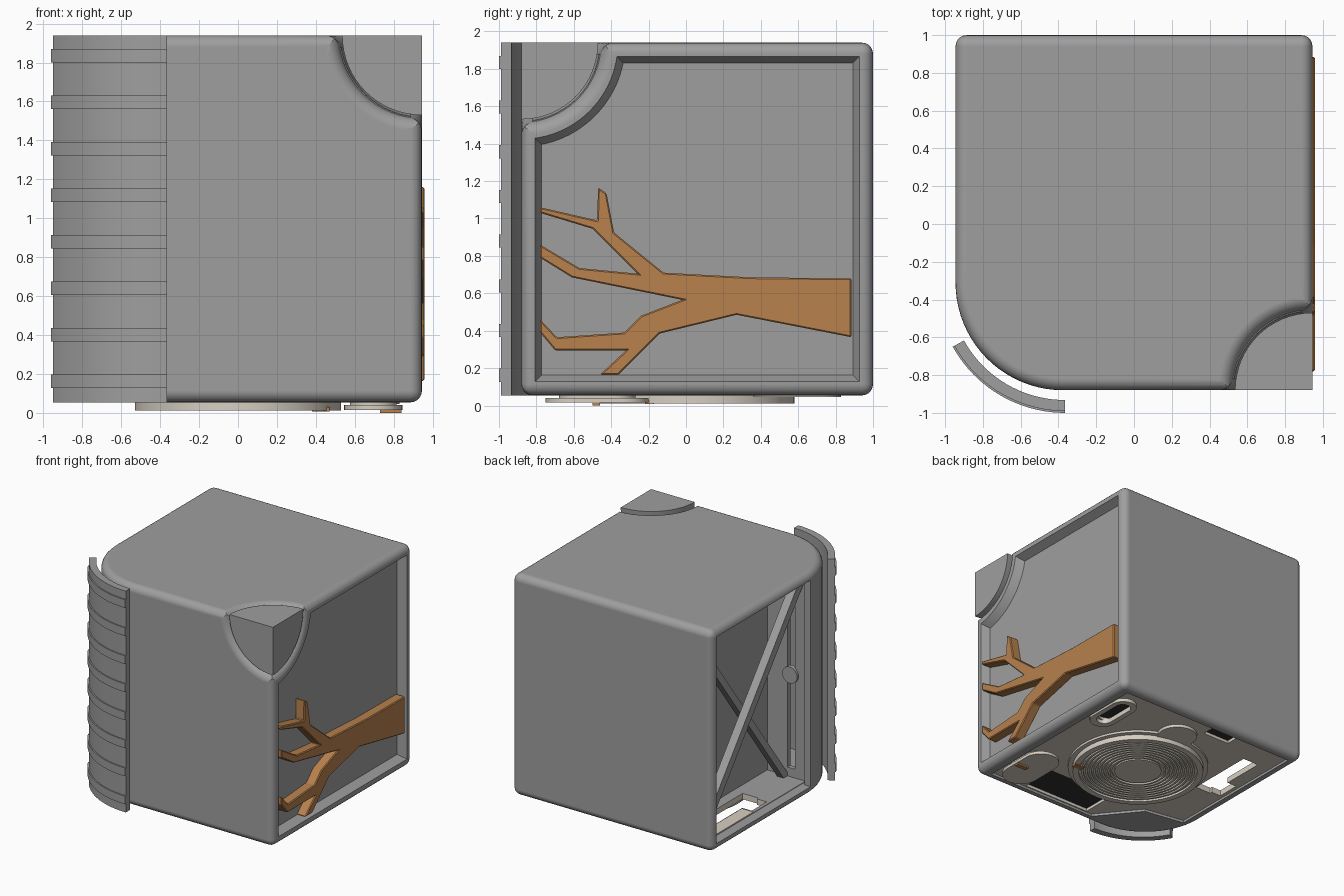
import bpy, bmesh, math
from mathutils import Vector, Matrix

if "Cube" in bpy.data.objects:
    bpy.data.objects.remove(bpy.data.objects["Cube"], do_unlink=True)


def material(name, rgb):
    m = bpy.data.materials.new(name)
    m.use_nodes = True
    m.diffuse_color = (*rgb, 1)
    m.node_tree.nodes["Principled BSDF"].inputs["Base Color"].default_value = (*rgb, 1)
    return m


GREY = material("grey shell", (0.345, 0.345, 0.345))
BROWN = material("branch brown", (0.48, 0.22, 0.075))
BEIGE = material("warm beige", (0.67, 0.62, 0.54))
BLACK = material("dark panel", (0.03, 0.03, 0.03))
BASE = 0.054
CORNER = Vector((0.945, -0.88, 1.94))
R, FILLET = 0.425, 0.072


def finish(name, bm, mat=None):
    bmesh.ops.remove_doubles(bm, verts=bm.verts, dist=1e-5)
    bmesh.ops.recalc_face_normals(bm, faces=bm.faces)
    me = bpy.data.meshes.new(name)
    bm.to_mesh(me)
    bm.free()
    ob = bpy.data.objects.new(name, me)
    bpy.context.collection.objects.link(ob)
    if mat:
        me.materials.append(mat)
    return ob


def loft(name, low, high, mat=None):
    bm = bmesh.new()
    a = [bm.verts.new(p) for p in low]
    b = [bm.verts.new(p) for p in high]
    bm.faces.new(a)
    bm.faces.new(b)
    for i in range(len(a)):
        j = (i + 1) % len(a)
        bm.faces.new((a[i], a[j], b[j], b[i]))
    return finish(name, bm, mat)


def prism(name, pts, z0, z1, mat=None):
    return loft(name, [(x, y, z0) for x, y in pts], [(x, y, z1) for x, y in pts], mat)


def box(name, x0, x1, y0, y1, z0, z1, mat=None):
    return prism(name, [(x0, y0), (x1, y0), (x1, y1), (x0, y1)], z0, z1, mat)


def lathe(name, profile, origin, axis=(0, 0, 1), mat=None):
    bm = bmesh.new()
    vs = [bm.verts.new((r, 0, z)) for r, z in profile]
    es = [bm.edges.new(p) for p in zip(vs, vs[1:])]
    bmesh.ops.spin(bm, geom=vs + es, cent=(0, 0, 0), axis=(0, 0, 1),
                   angle=math.tau, steps=64)
    turn = Vector((0, 0, 1)).rotation_difference(Vector(axis)).to_matrix().to_4x4()
    bm.transform(Matrix.Translation(origin) @ turn)
    return finish(name, bm, mat)


def ball(name, radius):
    bm = bmesh.new()
    bmesh.ops.create_uvsphere(bm, u_segments=64, v_segments=32, radius=radius)
    bm.transform(Matrix.Translation(CORNER))
    return finish(name, bm)


def bake(ob):
    dg = bpy.context.evaluated_depsgraph_get()
    me = bpy.data.meshes.new_from_object(ob.evaluated_get(dg))
    ob.modifiers.clear()
    ob.data = me


def combine(ob, *cutters, op="DIFFERENCE"):
    for c in cutters:
        mod = ob.modifiers.new("cut", "BOOLEAN")
        mod.operation, mod.solver, mod.object = op, "EXACT", c
        bake(ob)
        bpy.data.objects.remove(c, do_unlink=True)


def bevel(ob, width, segments):
    mod = ob.modifiers.new("round", "BEVEL")
    mod.width, mod.segments, mod.limit_method = width, segments, "ANGLE"
    bake(ob)


def smooth(ob):
    bpy.ops.object.select_all(action="DESELECT")
    ob.select_set(True)
    bpy.context.view_layer.objects.active = ob
    bpy.ops.object.shade_smooth_by_angle(angle=math.radians(35))
    ob.modifiers.new("flat_faces", "WEIGHTED_NORMAL").keep_sharp = True


def arc(cx, cy, r, a0, a1, n=20):
    angles = [math.radians(a0 + (a1 - a0) * i / n) for i in range(n + 1)]
    return [(cx + r * math.cos(a), cy + r * math.sin(a)) for a in angles]


def outline(d, xmax=1):
    # house footprint with one big rounded corner, inset by d
    xr = min(0.945 - d, xmax)
    return arc(-0.375, -0.31, 0.57 - d, 180, 270) + [(xr, -0.88 + d), (xr, 1 - d), (-0.945 + d, 1 - d)]


def capsule(x, y0, y1, r):
    return arc(x, y0 + r, r, 180, 360, 16) + arc(x, y1 - r, r, 0, 180, 16)


def recess(d, r, x):
    # side panel outline, with an arc around the corner piece
    a0, a1 = (math.degrees(math.asin(d / r)), math.degrees(math.acos(d / r)))
    pts = [(1 - d, BASE + d), (1 - d, CORNER.z - d)] + arc(CORNER.y, CORNER.z, r, -a0, -a1)
    return [(x, y, z) for y, z in pts + [(CORNER.y + d, BASE + d)]]


# Hollow shell
shell = prism("shell", outline(0), BASE, CORNER.z, GREY)
bevel(shell, 0.06, 5)
cavity = prism("cavity", outline(0.06, 0.83), 0.12, 1.88)
combine(cavity, ball("cavity_corner", R + 0.06))
combine(shell, cavity, ball("corner_cut", R))
fillet = [(R + FILLET * (1 - math.sin(a)), FILLET * (math.cos(a) - 1))
          for a in [math.radians(10 * i) for i in range(9)]]
for axis in ((1, 0, 0), (0, -1, 0), (0, 0, 1)):
    ring = [(0, 0.05), (R + FILLET, 0.05)] + fillet + [(0, fillet[-1][1])]
    combine(shell, lathe("fillet_cut", ring, CORNER, axis))
floor_shape = [(-0.86, -0.4), (-0.5, -0.46), (-0.22, -0.8), (0.84, -0.8), (0.84, 0.92), (-0.86, 0.92)]
combine(shell,
        loft("panel_cut", recess(0.108, 0.555, 0.875), recess(0.066, 0.508, 0.96)),
        box("side_opening", -1.1, -0.8, -0.33, 0.94, 0.12, 1.88),
        prism("floor_opening", floor_shape, 0, 0.2))
smooth(shell)

# Corner piece, an eighth of a ball
piece = ball("corner_piece", 0.41)
piece.data.materials.append(GREY)
combine(piece, box("octant", 0.4, CORNER.x, CORNER.y, -0.3, 1.4, CORNER.z), op="INTERSECT")
smooth(piece)

# Curved shutter with ribs
def curved(name, r0, r1, z0, z1):
    pts = arc(-0.365, -0.32, r0, 209, 270) + arc(-0.365, -0.32, r1, 270, 209)
    smooth(prism(name, pts, z0, z1, GREY))


curved("shutter", 0.612, 0.67, BASE, CORNER.z)
for i in range(8):
    z = 0.127 + 0.239 * i
    curved("shutter_rib", 0.64, 0.68, z, z + 0.07)

# Branch on the side panel
upper = [(.885, .68), (.35, .685), (-.12, .71), (-.385, .925), (-.425, 1.135), (-.47, 1.165),
         (-.475, .99), (-.78, 1.06), (-.78, 1.03), (-.5, .945), (-.26, .705), (-.57, .735),
         (-.78, .86), (-.78, .79), (-.61, .685), (-.02, .565)]
lower = [(-.24, .48), (-.33, .39), (-.69, .365), (-.78, .46), (-.78, .39), (-.7, .295),
         (-.32, .295), (-.46, .165), (-.36, .165), (-.14, .385), (.27, .485), (.885, .365)]
branch = loft("branch", [(0.87, *p) for p in upper + lower],
              [(0.957, *p) for p in upper + lower], BROWN)
bevel(branch, 0.007, 1)

# Inner pocket walls, one with a tall slot and a round knob
box("pocket_back", -0.5, -0.46, -0.42, 0.945, 0.11, 1.885, GREY)
pocket = box("pocket_side", -0.89, -0.48, -0.42, -0.38, 0.11, 1.885, GREY)
combine(pocket, box("pocket_slot", -0.76, -0.69, -0.5, -0.3, 0.2, 1.8))
smooth(lathe("pocket_knob", [(0, 0), (0.07, 0), (0.07, 0.04), (0, 0.04)],
             (-0.725, -0.4, 1), (0, 1, 0), GREY))

# Cross braces inside the open side
def beam(name, a, b, w):
    a, b = Vector(a), Vector(b)
    ob = box(name, -w, w, -w, w, 0, (b - a).length, GREY)
    ob.data.transform(Matrix.Translation(a) @ (b - a).to_track_quat("Z", "X").to_matrix().to_4x4())


beam("brace_front", (-0.8, 0.94, 0.19), (-0.8, -0.37, 1.83), 0.036)
beam("brace_back", (-0.66, -0.37, 0.12), (-0.66, 0.93, 1.85), 0.03)

# Floor plate with openings; its upper side is grey
floor = prism("floor_plate", floor_shape, 0.075, 0.125, BEIGE)
combine(floor,
        box("front_hole", -0.16, 0.48, -0.79, -0.47, 0, 0.2),
        box("window_hole", -0.74, -0.59, 0.08, 0.68, 0, 0.2),
        box("window_notch", -0.83, -0.7, 0.1, 0.3, 0, 0.2),
        box("back_hole", -0.33, -0.08, 0.79, 0.9, 0, 0.2),
        prism("slot_hole", capsule(0.7, 0.43, 0.78, 0.07), 0, 0.2))
floor.data.materials.append(GREY)
for f in floor.data.polygons:
    f.material_index = int(f.normal.z > 0.5)
box("floor_pad", -0.86, -0.75, 0.32, 0.92, 0.125, 0.131, BEIGE)

# Dark panels closing the openings
box("front_panel", -0.16, 0.48, -0.79, -0.47, 0.1, 0.108, BLACK)
box("back_panel", -0.33, -0.08, 0.79, 0.9, 0.1, 0.108, BLACK)
box("slot_panel", 0.63, 0.77, 0.43, 0.78, 0.1, 0.108, BLACK)

# Slot rim
rim = prism("slot_rim", capsule(0.72, 0.36, 0.83, 0.11), 0.045, 0.085, BEIGE)
combine(rim, prism("rim_hole", capsule(0.72, 0.42, 0.78, 0.065), 0, 0.2))
smooth(rim)

# Round base with a flange and concentric steps
steps = [(0, 0.1), (0.57, 0.1), (0.57, 0.056), (0.53, 0.056), (0.53, 0.012), (0.48, 0.012), (0.48, 0.03)]
for i in range(8):
    r = 0.46 - 0.033 * i
    steps += [(r, 0.03), (r, 0.016), (r - 0.018, 0.016), (r - 0.018, 0.03)]
steps += [(0.19, 0.03), (0.19, 0.018), (0, 0.018)]
smooth(lathe("round_base", steps, (0, 0.05, 0), mat=BEIGE))
smooth(lathe("back_boss", [(0, 0.1), (0.16, 0.1), (0.16, 0.05), (0, 0.05)],
             (0.08, 0.64, 0), mat=BEIGE))

# Side foot and small latches
smooth(prism("side_foot", capsule(0.695, -0.75, -0.2, 0.15), 0.015, 0.04, BEIGE))
smooth(prism("foot_neck", capsule(0.695, -0.68, -0.27, 0.12), 0.03, 0.1, BEIGE))
box("foot_latch", 0.73, 0.84, -0.5, -0.46, 0, 0.02, BROWN)
box("base_latch", 0.38, 0.47, -0.22, -0.17, 0.008, 0.03, BROWN)
